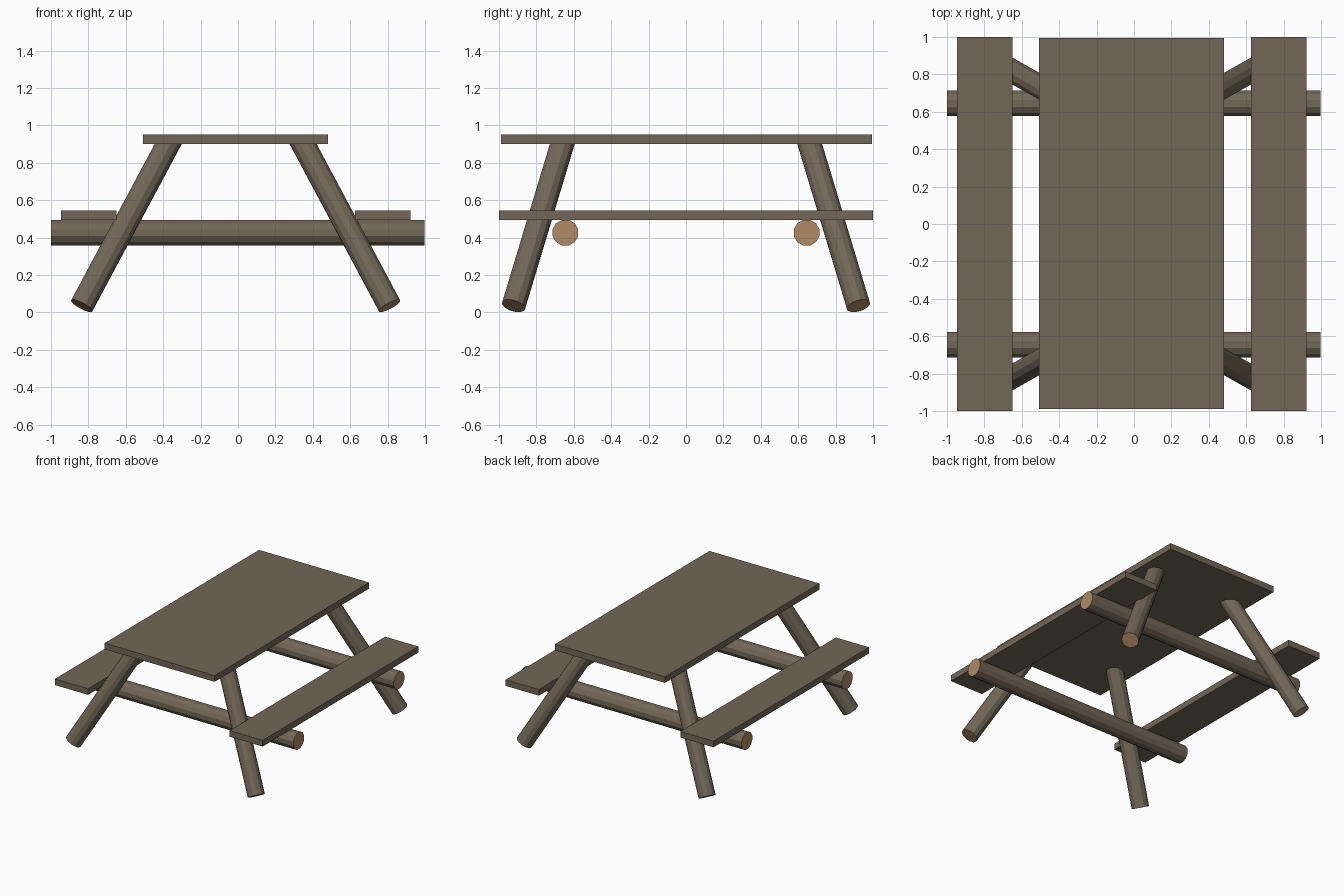
import bpy, bmesh, math
from mathutils import Vector

if "Cube" in bpy.data.objects:
    bpy.data.objects.remove(bpy.data.objects["Cube"])


def material(name, rgb):
    m = bpy.data.materials.new(name)
    m.diffuse_color = (*rgb, 1.0)
    m.use_nodes = True
    m.node_tree.nodes["Principled BSDF"].inputs["Base Color"].default_value = m.diffuse_color
    return m


WOOD = material("weathered wood", (0.171, 0.136, 0.095))
CUT = material("cut log end", (0.434, 0.254, 0.133))
CX = -0.0125  # the planks and legs sit slightly off the beam centre


def finish(bm, name, mats):
    bmesh.ops.recalc_face_normals(bm, faces=bm.faces[:])
    mesh = bpy.data.meshes.new(name)
    bm.to_mesh(mesh)
    bm.free()
    for m in mats:
        mesh.materials.append(m)
    ob = bpy.data.objects.new(name, mesh)
    bpy.context.collection.objects.link(ob)
    return ob


def plank(name, x0, x1, y0, y1, z0, z1):
    bm = bmesh.new()
    bmesh.ops.create_cube(bm, size=1)
    for v in bm.verts:
        v.co = Vector(((x0 + x1) / 2 + v.co.x * (x1 - x0),
                       (y0 + y1) / 2 + v.co.y * (y1 - y0),
                       (z0 + z1) / 2 + v.co.z * (z1 - z0)))
    return finish(bm, name, [WOOD])


def log(name, start, end, radius, sides=12, flat_top=None):
    """Round log between two points; flat_top trims its far end level at that height."""
    a, b = Vector(start), Vector(end)
    axis = (b - a).normalized()
    rot = axis.to_track_quat('Z', 'Y')
    bm = bmesh.new()
    rings = []
    for centre in (a, b):
        ring = []
        for i in range(sides):
            t = 2 * math.pi * (i + 0.5) / sides
            p = centre + rot @ Vector((math.cos(t) * radius, math.sin(t) * radius, 0))
            if flat_top is not None and centre is b:
                p += axis * ((flat_top - p.z) / axis.z)
            ring.append(bm.verts.new(p))
        rings.append(ring)
    for i in range(sides):
        j = (i + 1) % sides
        bm.faces.new((rings[0][i], rings[0][j], rings[1][j], rings[1][i]))
    # sawn ends show the lighter wood
    for ring in rings:
        bm.faces.new(ring).material_index = 1
    return finish(bm, name, [WOOD, CUT])


# Table top
plank("table_top", CX - 0.495, CX + 0.495, -0.99, 0.995, 0.90, 0.95)

# Seats
plank("left_seat", CX - 0.935, CX - 0.637, -1.0, 1.0, 0.495, 0.545)
plank("right_seat", CX + 0.637, CX + 0.935, -1.0, 1.0, 0.495, 0.545)

# Cross beams and splayed legs
for sy, depth in ((-1, "front"), (1, "back")):
    y = 0.645 * sy
    log(depth + "_beam", (-1.0, y, 0.426), (0.998, y, 0.426), 0.071)
    for sx, side in ((-1, "left"), (1, "right")):
        log(f"{depth}_{side}_leg",
            (CX + 0.823 * sx, 0.922 * sy, 0.035),
            (CX + 0.358 * sx, 0.66 * sy, 0.905),
            0.065, flat_top=0.905)
